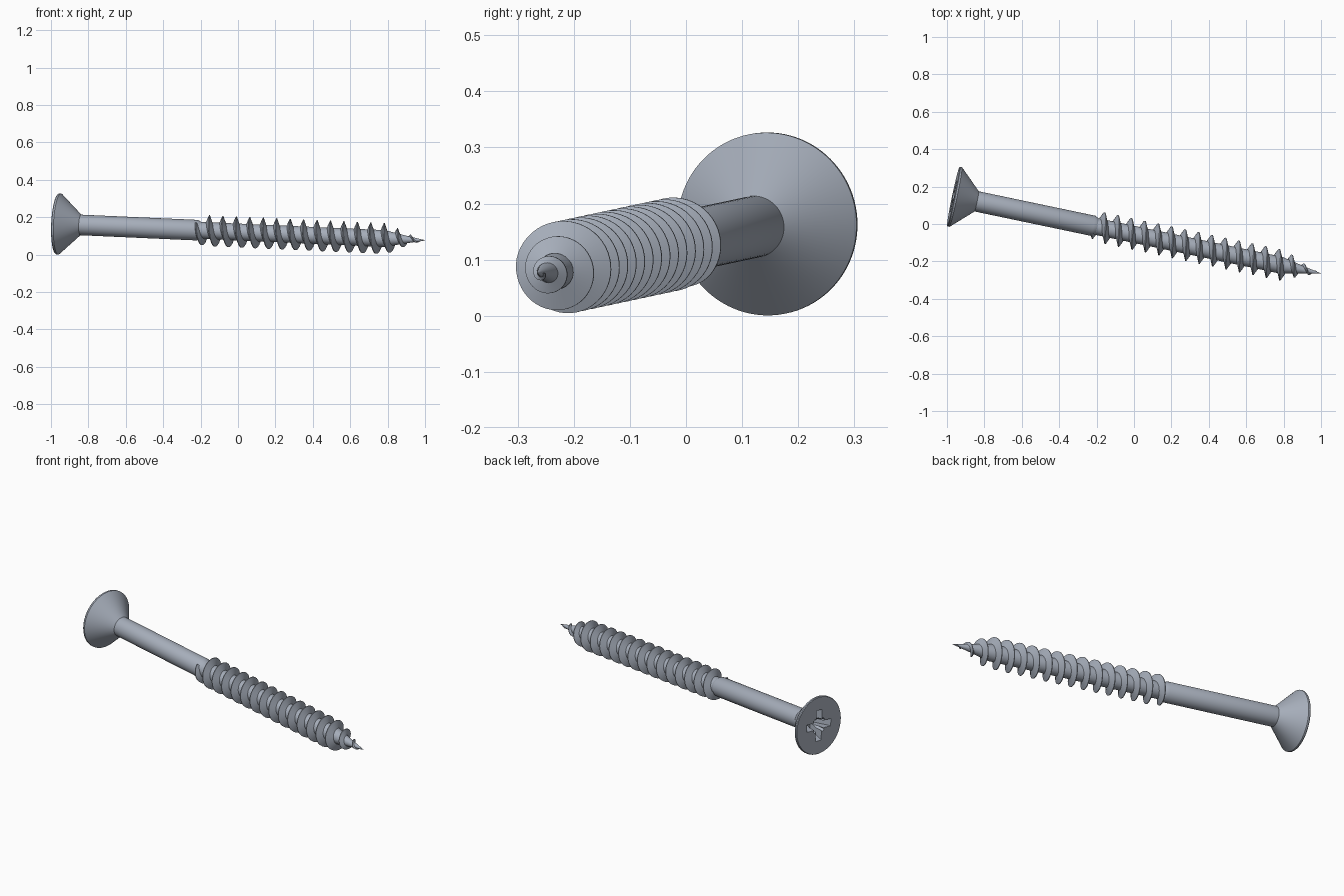
import bpy, bmesh
from math import sin, cos, pi, radians
from mathutils import Vector, Matrix

if "Cube" in bpy.data.objects:
    bpy.data.objects.remove(bpy.data.objects["Cube"])

steel = bpy.data.materials.new("blue_grey_steel")
steel.use_nodes = True
COLOUR = (0.38, 0.42, 0.49, 1)
steel.diffuse_color = COLOUR
steel.node_tree.nodes["Principled BSDF"].inputs["Base Color"].default_value = COLOUR

# Screw axis: local +x runs from the head face to the tip
HEAD, TIP = Vector((-0.966, 0.147, 0.164)), Vector((1.0, -0.265, 0.076))
LENGTH = (TIP - HEAD).length
axis = (TIP - HEAD).normalized()
side = Vector((0, 0, 1)).cross(axis).normalized()
up = axis.cross(side)
PLACE = Matrix.Translation(HEAD) @ Matrix((axis, side, up)).transposed().to_4x4()


def make_object(name, bm):
    bmesh.ops.recalc_face_normals(bm, faces=bm.faces)
    mesh = bpy.data.meshes.new(name)
    bm.to_mesh(mesh)
    bm.free()
    mesh.materials.append(steel)
    obj = bpy.data.objects.new(name, mesh)
    bpy.context.collection.objects.link(obj)
    obj.matrix_world = PLACE
    return obj


def skin(bm, rings):
    """Bridge successive closed rings of points and cap both ends."""
    rows = [[bm.verts.new(p) for p in ring] for ring in rings]
    for a, b in zip(rows, rows[1:]):
        n = len(a)
        for i in range(n):
            bm.faces.new((a[i], a[(i + 1) % n], b[(i + 1) % n], b[i]))
    bm.faces.new(rows[0])
    bm.faces.new(rows[-1])


def lathe(name, profile, sides=64):
    bm = bmesh.new()
    skin(bm, [[(t, r * cos(2 * pi * i / sides), r * sin(2 * pi * i / sides))
               for i in range(sides)] for t, r in profile])
    return make_object(name, bm)


def interpolate(points, t):
    for (t0, r0), (t1, r1) in zip(points, points[1:]):
        if t <= t1:
            return r0 + (r1 - r0) * (t - t0) / (t1 - t0)
    return points[-1][1]


# Countersunk head, plain shank and tapered threaded core
head = lathe("countersunk_head", [(0, 0.16), (0.004, 0.163), (0.013, 0.163), (0.128, 0.055), (0.15, 0.054)], 96)
shank = lathe("shank", [(0.125, 0.055), (0.765, 0.055), (0.785, 0.045)])
CORE = [(0.76, 0.045), (1.79, 0.045), (1.9, 0.022), (LENGTH, 0.001)]
core = lathe("threaded_core", CORE)

# Right-handed helical thread, tapering into the tip
PITCH, START, END, STEPS = 0.0735, 0.765, 1.985, 48
CREST = [(START, 0.064), (0.80, 0.083), (1.8, 0.083), (1.855, 0.06), (1.9, 0.038), (1.94, 0.023), (END, 0.009)]
count = int((END - START) / PITCH * STEPS)
rings = []
for k in range(count + 1):
    t = START + PITCH * k / STEPS
    a = pi / 2 + 2 * pi * (t - 1.049) / PITCH
    crest, root = interpolate(CREST, t), interpolate(CORE, t) * 0.94
    base = 0.004 + 0.36 * (crest - root)
    section = ((-base, root), (-0.002, crest), (0.002, crest), (base, root))
    rings.append([(t + dt, r * cos(a), r * sin(a)) for dt, r in section])
bm = bmesh.new()
skin(bm, rings)
thread = make_object("helical_thread", bm)

# Cross-shaped driver recess with small diagonal notches, cut into the head


def cutter(angle, reach, width, depth):
    bm = bmesh.new()
    ring = lambda t, l, w: [(t, l * y, w * z) for y, z in ((-1, -1), (1, -1), (1, 1), (-1, 1))]
    skin(bm, [ring(-0.01, reach, width), ring(depth, reach * 0.5, width * 0.75)])
    bmesh.ops.rotate(bm, verts=bm.verts, matrix=Matrix.Rotation(radians(angle), 3, 'X'))
    return make_object("recess_cutter", bm)


cutters = [cutter(5, 0.092, 0.021, 0.085), cutter(95, 0.092, 0.021, 0.084),
           cutter(50, 0.052, 0.009, 0.06), cutter(140, 0.052, 0.009, 0.059)]
for c in cutters:
    c.hide_render = True
    cut = head.modifiers.new("recess", 'BOOLEAN')
    cut.operation, cut.solver, cut.object = 'DIFFERENCE', 'EXACT', c
bpy.context.view_layer.update()
carved = bpy.data.meshes.new_from_object(head.evaluated_get(bpy.context.evaluated_depsgraph_get()))
head.modifiers.clear()
head.data = carved
for c in cutters:
    bpy.data.objects.remove(c)

# Smooth shading with crisp edges
bpy.ops.object.select_all(action='DESELECT')
for obj in (head, shank, core, thread):
    obj.select_set(True)
bpy.context.view_layer.objects.active = head
bpy.ops.object.shade_smooth_by_angle(angle=radians(30))
